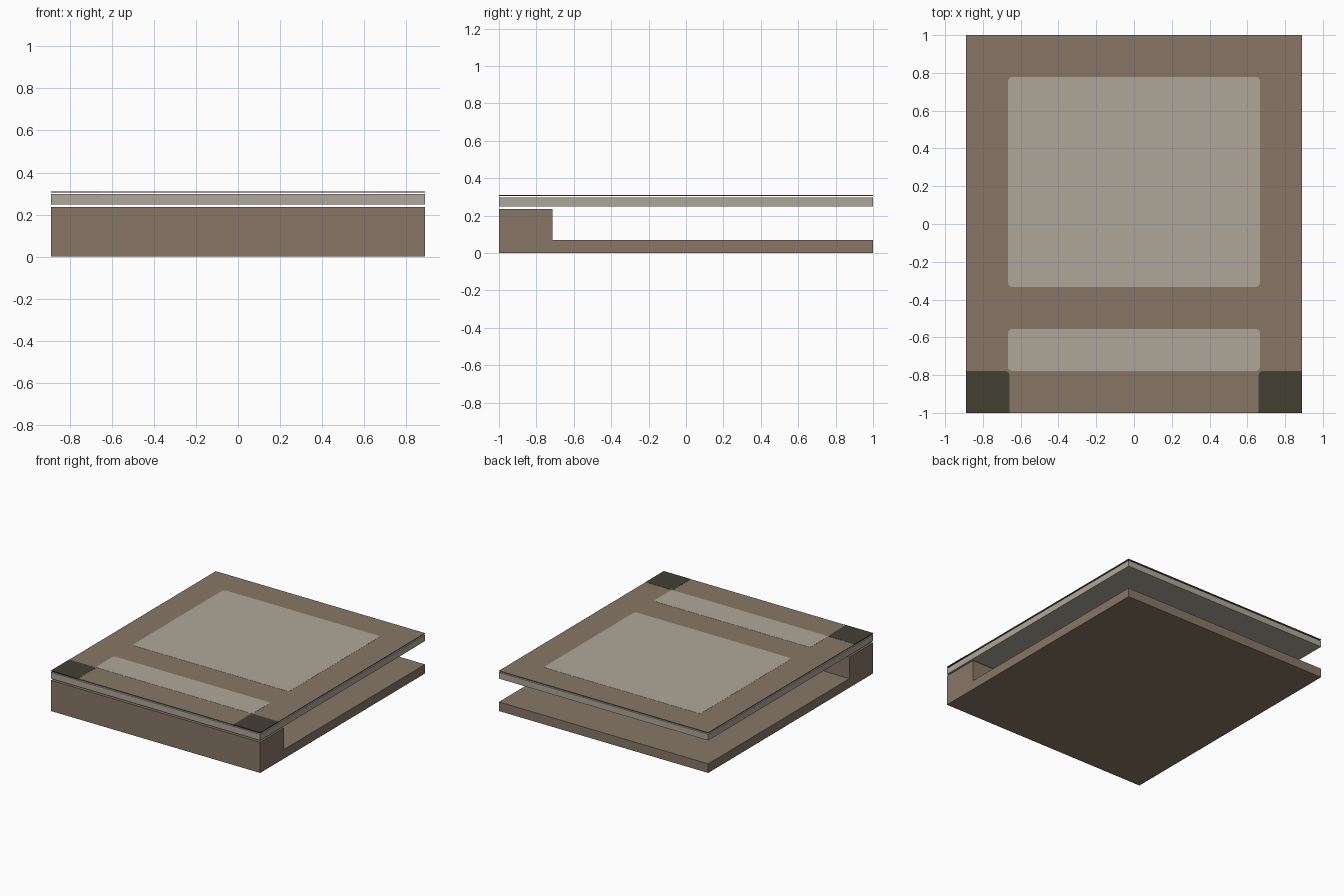
import bpy, bmesh, math

if "Cube" in bpy.data.objects:
    bpy.data.objects.remove(bpy.data.objects["Cube"])

W, D = 0.889, 1.0   # half width and half depth


def material(name, rgb):
    m = bpy.data.materials.new(name)
    lin = [c / 255 / 12.92 if c < 10 else ((c / 255 + 0.055) / 1.055) ** 2.4 for c in rgb]
    m.diffuse_color = (*lin, 1)
    m.use_nodes = True
    m.node_tree.nodes["Principled BSDF"].inputs["Base Color"].default_value = m.diffuse_color
    return m


brown = material("warm brown", (135, 119, 102))
pale = material("pale stone", (175, 167, 153))
dark = material("dark olive", (68, 64, 52))


def slab(name, x0, x1, y0, y1, z0, z1, mat, radii=(0, 0, 0, 0)):
    """Extruded rectangle; radii round the corners (-x-y, +x-y, +x+y, -x+y)."""
    pts = []
    corners = [(x0, y0, 1, 1), (x1, y0, -1, 1), (x1, y1, -1, -1), (x0, y1, 1, -1)]
    for i, ((x, y, sx, sy), r) in enumerate(zip(corners, radii)):
        if r == 0:
            pts.append((x, y))
            continue
        for k in range(5):
            a = math.pi + i * math.pi / 2 + k * math.pi / 8
            pts.append((x + sx * r + r * math.cos(a), y + sy * r + r * math.sin(a)))
    bm = bmesh.new()
    face = bm.faces.new([bm.verts.new((x, y, z0)) for x, y in pts])
    ext = bmesh.ops.extrude_face_region(bm, geom=[face])
    verts = [v for v in ext["geom"] if isinstance(v, bmesh.types.BMVert)]
    bmesh.ops.translate(bm, verts=verts, vec=(0, 0, z1 - z0))
    bmesh.ops.recalc_face_normals(bm, faces=bm.faces)
    mesh = bpy.data.meshes.new(name)
    bm.to_mesh(mesh)
    bm.free()
    mesh.materials.append(mat)
    ob = bpy.data.objects.new(name, mesh)
    bpy.context.collection.objects.link(ob)
    return ob


# Base board and the raised block along its front edge
slab("base_board", -W, W, -D, D, 0, 0.07, brown)
slab("front_block", -W, W, -D, -0.713, 0.07, 0.236, brown)

# Floating pale panel and thin cover sheet
slab("pale_panel", -W, W, -D, D, 0.249, 0.297, pale)
slab("cover_sheet", -W, W, -D, D, 0.305, 0.310, brown)

# Pale windows inlaid in the cover
r = 0.022
slab("large_window", -0.667, 0.667, -0.333, 0.778, 0.308, 0.311, pale, (r,) * 4)
slab("small_window", -0.667, 0.667, -0.778, -0.556, 0.308, 0.311, pale, (r,) * 4)

# Dark front corners of the cover
e = 0.0005
slab("corner_left", -W - e, -0.66, -D - e, -0.778, 0.3045, 0.311, dark, (0, 0, r, 0))
slab("corner_right", 0.66, W + e, -D - e, -0.778, 0.3045, 0.311, dark, (0, 0, 0, r))
